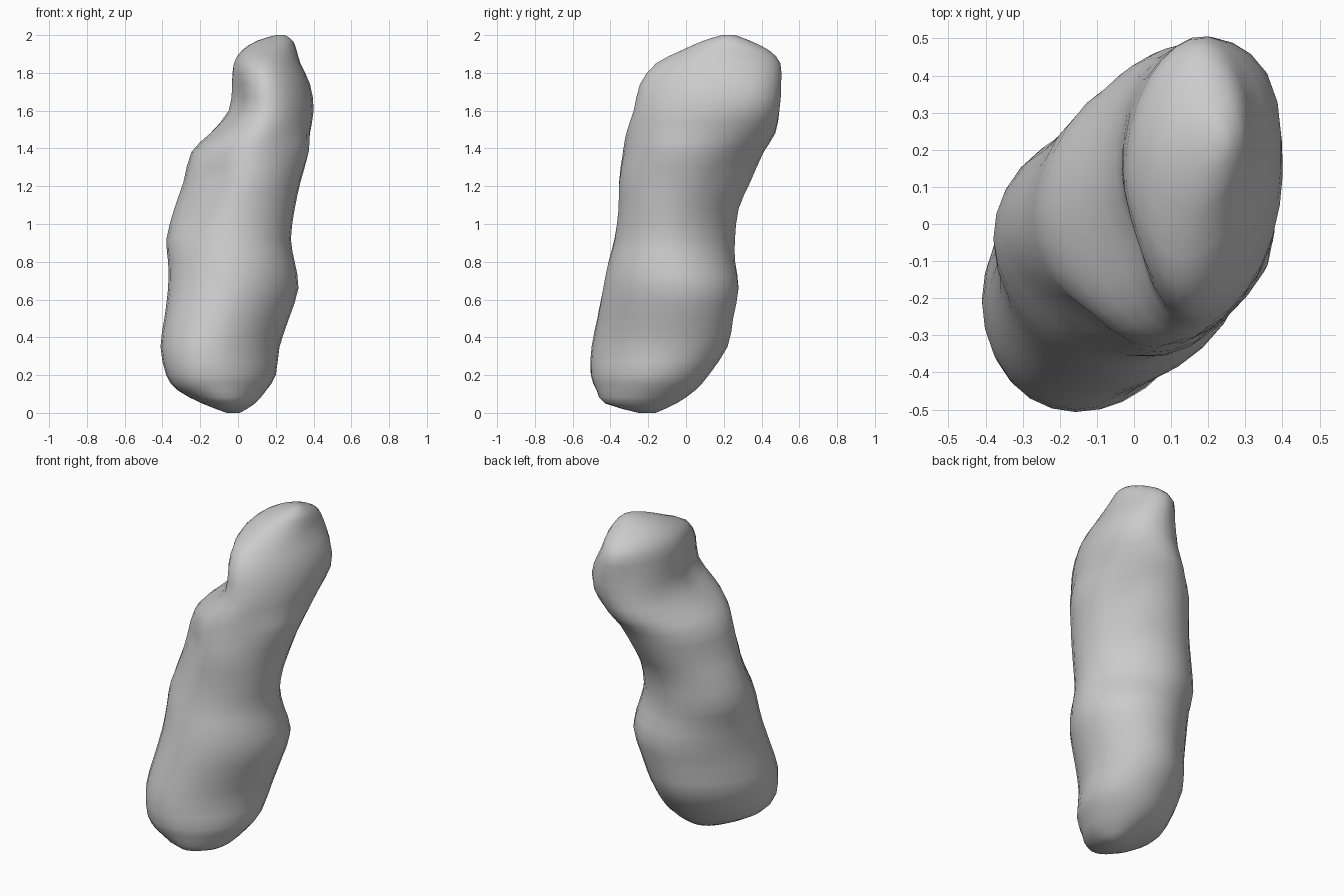
import bpy, bmesh, math
from mathutils import Vector

# Cross-sections: z, x min, x max, y min, y max, diagonal skew
SECTIONS = [
    (0.00, -0.06, 0.01, -0.25, -0.16, 0.1),
    (0.05, -0.19, 0.09, -0.43, -0.05, 0.13),
    (0.12, -0.32, 0.15, -0.48, 0.05, 0.17),
    (0.20, -0.38, 0.20, -0.51, 0.12, 0.2),
    (0.35, -0.41, 0.22, -0.50, 0.22, 0.2),
    (0.50, -0.39, 0.27, -0.47, 0.25, 0.17),
    (0.66, -0.37, 0.32, -0.44, 0.28, 0.1),
    (0.80, -0.37, 0.30, -0.41, 0.26, 0.0),
    (0.92, -0.38, 0.28, -0.38, 0.26, -0.07),
    (1.08, -0.34, 0.30, -0.36, 0.28, -0.1),
    (1.22, -0.29, 0.33, -0.36, 0.34, -0.05),
    (1.38, -0.25, 0.37, -0.34, 0.41, 0.0),
    (1.48, -0.16, 0.38, -0.33, 0.47, 0.05),
    (1.60, -0.07, 0.40, -0.30, 0.49, 0.1),
    (1.74, -0.05, 0.38, -0.27, 0.50, 0.15),
    (1.85, -0.03, 0.33, -0.18, 0.50, 0.15),
    (1.92, 0.02, 0.31, -0.03, 0.44, 0.15),
    (1.97, 0.10, 0.29, 0.09, 0.34, 0.1),
    (2.00, 0.20, 0.25, 0.19, 0.26, 0.0),
]
# Hollows (positive) and bumps (negative): centre, radius, depth
DENTS = [
    ((-0.12, -0.26, 1.25), 0.16, 0.05),
    ((0.00, -0.12, 1.64), 0.30, 0.08),
    ((-0.02, 0.40, 1.65), 0.20, -0.035),
    ((0.35, 0.38, 1.65), 0.20, -0.03),
    ((0.36, -0.10, 1.42), 0.16, -0.02),
    ((0.32, 0.25, 1.25), 0.15, 0.03),
    ((-0.15, -0.42, 0.18), 0.12, 0.02),
    ((-0.25, -0.22, 1.05), 0.20, 0.03),
]
SIDES, STEPS = 28, 2


def blend(a, b, c, d, t):
    return tuple(0.5 * (2*q + (r-p)*t + (2*p-5*q+4*r-s)*t*t + (3*q-p-3*r+s)*t**3)
                 for p, q, r, s in zip(a, b, c, d))


def soft(v):
    return math.copysign(abs(v) ** 1.05, v)


def ring(section):
    z, x0, x1, y0, y1, skew = section
    axis = Vector(((x0 + x1) / 2, (y0 + y1) / 2, z))
    phase = math.asin(skew)
    pts = []
    for i in range(SIDES):
        a = math.tau * i / SIDES
        p = axis + Vector((soft(math.cos(a)) * (x1 - x0) / 2,
                           soft(math.sin(a + phase)) * (y1 - y0) / 2, 0))
        inward = (axis - p).normalized()
        push = sum(d * math.exp(-2 * ((p - Vector(c)).length / r) ** 2) for c, r, d in DENTS)
        pts.append(p + inward * push)
    return pts


# Loft the stone through the smoothed sections
rows = []
for i in range(len(SECTIONS) - 1):
    a, d = SECTIONS[max(i - 1, 0)], SECTIONS[min(i + 2, len(SECTIONS) - 1)]
    rows += [blend(a, SECTIONS[i], SECTIONS[i + 1], d, k / STEPS) for k in range(STEPS)]
rows.append(SECTIONS[-1])

bm = bmesh.new()
rings = [[bm.verts.new(p) for p in ring(s)] for s in rows]
for lo, hi in zip(rings, rings[1:]):
    for i in range(SIDES):
        j = (i + 1) % SIDES
        bm.faces.new((lo[i], lo[j], hi[j], hi[i]))
bm.faces.new(rings[0][::-1])
bm.faces.new(rings[-1])
bmesh.ops.recalc_face_normals(bm, faces=bm.faces)
for f in bm.faces:
    f.smooth = True

mesh = bpy.data.meshes.new("standing_stone")
bm.to_mesh(mesh)
bm.free()
stone = bpy.data.objects.new("standing_stone", mesh)
bpy.context.collection.objects.link(stone)
